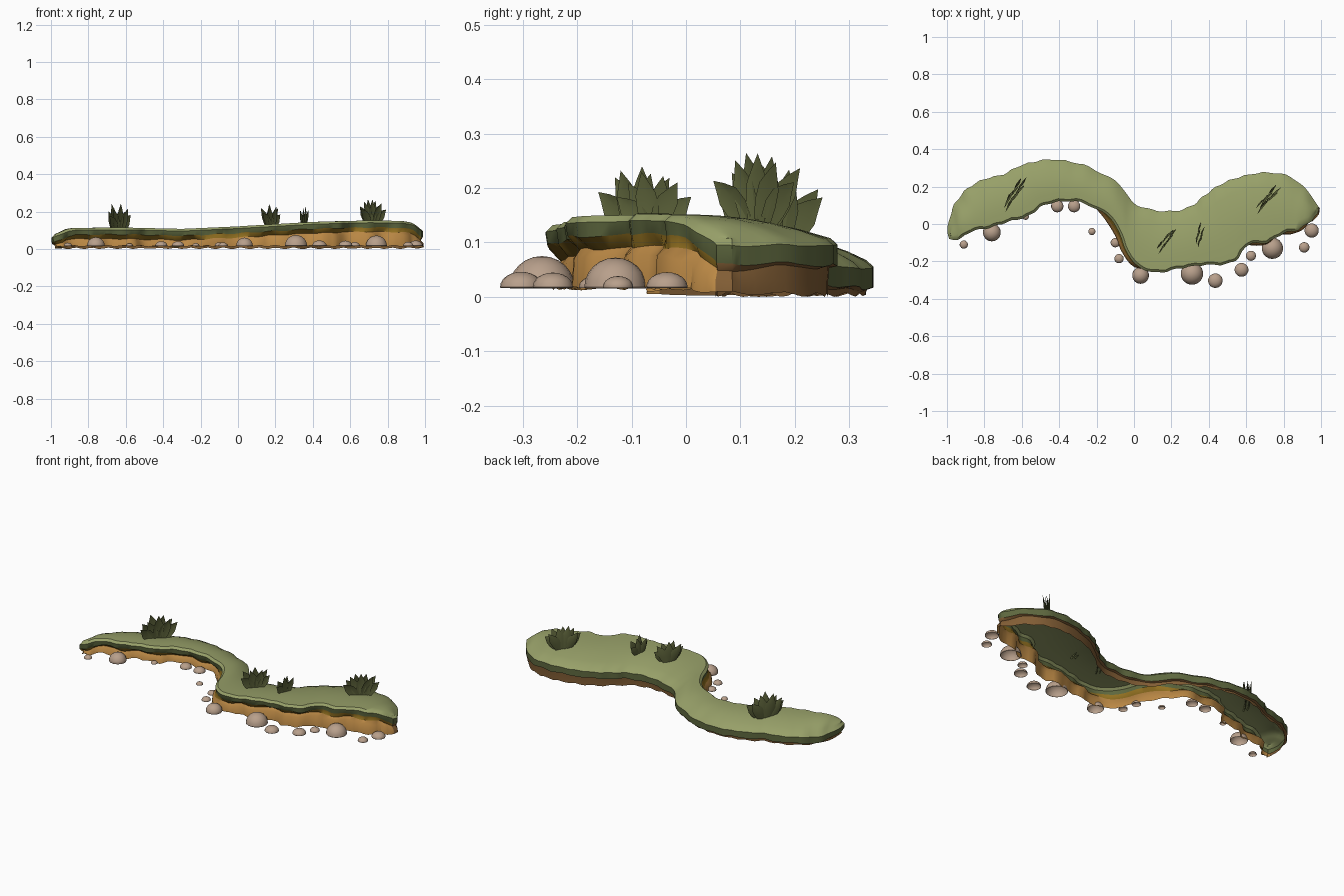
import bpy, bmesh, math, random
from mathutils import Vector

if "Cube" in bpy.data.objects:
    bpy.data.objects.remove(bpy.data.objects["Cube"])
random.seed(4)

def material(name, rgb):
    m = bpy.data.materials.new(name)
    m.diffuse_color = (*rgb, 1)
    m.use_nodes = True
    m.node_tree.nodes["Principled BSDF"].inputs["Base Color"].default_value = m.diffuse_color
    return m

GRASS = material("grass top", (0.31, 0.35, 0.14))
TURF = material("dark turf edge", (0.11, 0.135, 0.048))
EARTH = material("earth", (0.50, 0.25, 0.06))
DARK_EARTH = material("dark earth", (0.22, 0.11, 0.035))
SHADE = material("ochre earth", (0.29, 0.165, 0.015))
STONE = material("stone", (0.48, 0.35, 0.26))
LEAF = material("leaf", (0.105, 0.12, 0.041))

def finish(name, bm, mats, angle=40):
    bmesh.ops.recalc_face_normals(bm, faces=bm.faces)
    me = bpy.data.meshes.new(name)
    bm.to_mesh(me)
    bm.free()
    for m in mats:
        me.materials.append(m)
    ob = bpy.data.objects.new(name, me)
    bpy.context.collection.objects.link(ob)
    bpy.ops.object.select_all(action='DESELECT')
    ob.select_set(True)
    bpy.context.view_layer.objects.active = ob
    bpy.ops.object.shade_smooth_by_angle(angle=math.radians(angle))
    return ob

# Plan of the ledge: paired front and back edge points, left to right
STATIONS = [
    (-.99, -.08, -.995, -.05), (-.93, -.08, -.985, .04), (-.87, -.04, -.95, .12),
    (-.77, -.02, -.89, .19), (-.68, .01, -.80, .24), (-.57, .04, -.70, .265),
    (-.50, .09, -.60, .315), (-.43, .115, -.45, .345), (-.31, .12, -.30, .325),
    (-.22, .09, -.20, .285), (-.13, .03, -.11, .235), (-.08, -.05, -.05, .175),
    (-.05, -.14, 0, .115), (.01, -.22, .06, .085), (.12, -.26, .14, .07),
    (.23, -.24, .24, .072), (.36, -.22, .32, .105), (.49, -.215, .38, .155),
    (.56, -.18, .46, .21), (.61, -.11, .56, .25), (.71, -.10, .69, .275),
    (.80, -.05, .81, .262), (.88, -.03, .90, .21), (.95, .02, .96, .13),
    (.985, .055, .988, .085)]
HEIGHTS = [(-1, .095), (-.9, .113), (-.6, .115), (-.3, .108), (0, .122),
           (.4, .145), (.7, .153), (.93, .15), (1, .125)]
DROP = 0.045

def smooth_path(pts, sub=4):
    out = []
    for i in range(len(pts) - 1):
        p0, p1, p2, p3 = (Vector(pts[max(0, min(len(pts) - 1, i + k))]) for k in (-1, 0, 1, 2))
        for j in range(sub):
            t = j / sub
            out.append(0.5 * (2 * p1 + (p2 - p0) * t + (2 * p0 - 5 * p1 + 4 * p2 - p3) * t * t
                              + (3 * p1 - p0 - 3 * p2 + p3) * t ** 3))
    return out + [Vector(pts[-1])]

def top_z(x):
    x = max(-1, min(1, x))
    for (x0, z0), (x1, z1) in zip(HEIGHTS, HEIGHTS[1:]):
        if x <= x1:
            return z0 + (z1 - z0) * (x - x0) / (x1 - x0)

def lerp(a, b, t):
    return a + (b - a) * t

front = smooth_path([s[:2] for s in STATIONS])
back = smooth_path([s[2:] for s in STATIONS])
N = len(front)

def side_blend(i, s):
    # front and back profiles merge towards the two ends
    e = min(1, min(i, N - 1 - i) / 8)
    return .5 + (s - .5) * e

loop = [(p, side_blend(i, 0)) for i, p in enumerate(front)]
loop += [(back[i], side_blend(i, 1)) for i in reversed(range(N))]
M = len(loop)

# Ledge shell: rings from the foot of the wall up over the turf lip
bm = bmesh.new()
rings = [[] for _ in range(6)]
for i, (p, s) in enumerate(loop):
    t = (loop[(i + 1) % M][0] - loop[i - 1][0]).normalized()
    n = Vector((t.y, -t.x))
    z = top_z(p.x) - DROP * s
    wave = math.sin(p.x * 31) + .5 * math.sin(p.x * 57 + p.y * 20)
    wall = -.018 + .045 * math.exp(-((p.x + .08) / .12) ** 2) + .009 * wave
    if p.x > .55:
        wall += .025 * min(1, (p.x - .55) / .1)
    wall = lerp(wall, -.014, s)
    if p.x > .94:
        wall += .02 * (1 - s)
    lip = .003 * math.sin(p.x * 43)
    edge = .004 * math.sin(p.x * 61 + p.y * 35)
    profile = [(wall, lerp(.016, .004, s) + .004 * math.sin(p.x * 70)),
               (wall - .004 * (1 - s), lerp(z - .075, (z - .05) * .5, s)),
               (lerp(wall - .016, -.012, s), lerp(z - .06, z - .052, s) + lip),
               (edge - .004 * (1 - s), lerp(z - .037, z - .048, s) + lip),
               (edge, z - .012),
               (edge - .013, z)]
    for ring, (off, h) in zip(rings, profile):
        q = p + n * off
        ring.append(bm.verts.new((max(-1, min(1, q.x)), q.y, max(0, h))))
for k, mat in enumerate((0, 0, 1, 2, 3)):
    for i in range(M):
        j = (i + 1) % M
        f = bm.faces.new((rings[k][i], rings[k][j], rings[k + 1][j], rings[k + 1][i]))
        # the wall turns dark on the back half of the loop
        f.material_index = 4 if k < 3 and N - 1 <= i < M - 1 else mat

# Grass surface: cross rows joining the front rim to the back rim
COLS = 6
rows = []
for i in range(N):
    a, b = rings[5][i], rings[5][M - 1 - i]
    row = [a]
    for c in range(1, COLS):
        t = c / COLS
        q = a.co.lerp(b.co, t)
        q.z = lerp(a.co.z, b.co.z, t ** 2.5) + .001 * math.sin(math.pi * t)
        row.append(bm.verts.new(q))
    rows.append(row + [b])
for r0, r1 in zip(rows, rows[1:]):
    for c in range(COLS):
        f = bm.faces.new((r0[c], r1[c], r1[c + 1], r0[c + 1]))
        f.material_index = 3
for row in (rows[0], rows[-1]):
    f = bm.faces.new(row)
    f.material_index = 3
finish("ledge", bm, [EARTH, SHADE, TURF, GRASS, DARK_EARTH])

# Half-buried stones along the foot of the wall: x, y, radius
STONES = [(-.91, -.11, .022), (-.76, -.045, .048), (-.58, .04, .018), (-.41, .095, .033),
          (-.32, .095, .033), (-.225, -.04, .019), (-.1, -.1, .025), (-.08, -.185, .025),
          (.035, -.275, .045), (.31, -.265, .06), (.435, -.303, .039), (.575, -.245, .037),
          (.625, -.17, .027), (.74, -.13, .057), (.91, -.125, .028), (.95, -.035, .038)]
for k, (x, y, r) in enumerate(STONES):
    bm = bmesh.new()
    bmesh.ops.create_uvsphere(bm, u_segments=18, v_segments=12, radius=r)
    low = [v for v in bm.verts if v.co.z < -r * .3]
    bmesh.ops.delete(bm, geom=low, context='VERTS')
    flat = .95 if r > .042 else .72
    for v in bm.verts:
        v.co = (v.co.x + x, v.co.y + y, .018 + max(v.co.z, -.003) * flat)
    finish(f"stone_{k + 1}", bm, [STONE])

# Spiky fan plants: a spread of broad, folded, pointed blades
def fan_plant(name, x, y, z, along, width, height, count):
    u = Vector((*along, 0)).normalized()
    n = Vector((-u.y, u.x, 0))
    up = Vector((0, 0, 1))
    bm = bmesh.new()
    for j in range(count):
        s = 2 * j / (count - 1) - 1
        a = s * .72
        length = height * (1 - .2 * s * s) * random.uniform(.9, 1.04)
        lean = random.uniform(-.1, .1)
        base = Vector((x, y, z - .01)) + u * s * width * .16 + n * (.009 if j % 2 else -.009)
        rows = []
        for t, w in ((0, .8), (.3, 1.05), (.58, 1), (.8, .5), (1, 0)):
            bend = a * (.75 + .3 * t)
            d = u * math.sin(bend) + up * math.cos(bend)
            side = u * math.cos(bend) - up * math.sin(bend)
            c = base + d * length * t + n * lean * length * t
            hw = w * height * .2
            if w:
                rows.append([bm.verts.new(c - side * hw), bm.verts.new(c + n * hw * .3),
                             bm.verts.new(c + side * hw)])
            else:
                tip = bm.verts.new(c)
        for r0, r1 in zip(rows, rows[1:]):
            for m in (0, 1):
                bm.faces.new((r0[m], r0[m + 1], r1[m + 1], r1[m]))
        for m in (0, 1):
            bm.faces.new((rows[-1][m], rows[-1][m + 1], tip))
    finish(name, bm, [LEAF], 40)

fan_plant("plant_left", -.64, .16, .107, (.12, .17), .20, .145, 9)
fan_plant("plant_right", .715, .135, .148, (.13, .14), .19, .128, 9)
fan_plant("plant_middle", .175, -.085, .13, (.07, .1), .12, .122, 7)
fan_plant("plant_small", .352, -.06, .14, (.03, .11), .11, .098, 6)
